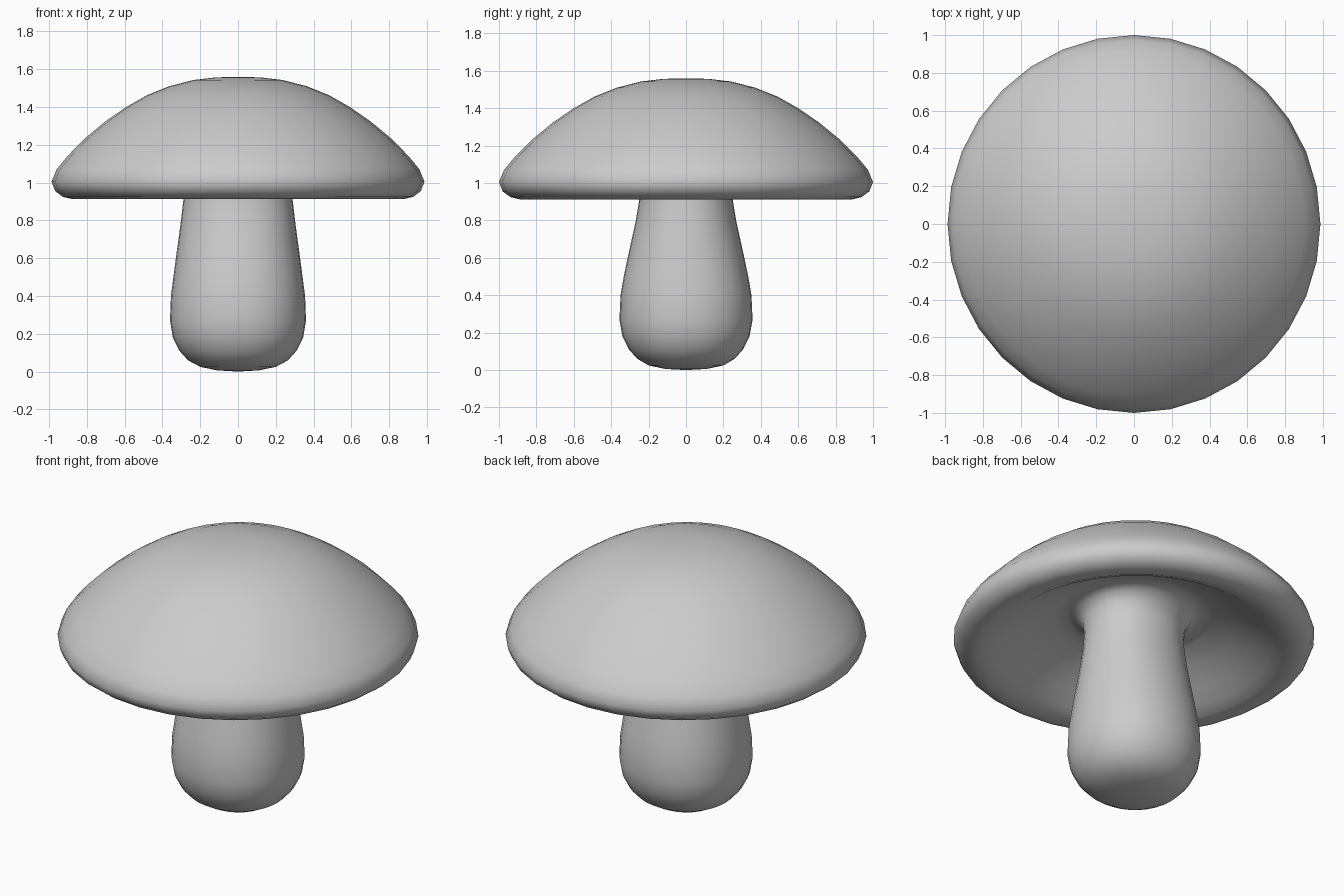
import bpy, bmesh, math

SEGMENTS = 32

# Stem rings: x radius, y radius, height (bottom to underside of the cap)
stem = [(0.11, 0.11, 0.006), (0.20, 0.20, 0.025), (0.265, 0.26, 0.06),
        (0.31, 0.305, 0.11), (0.345, 0.34, 0.18), (0.36, 0.356, 0.27),
        (0.355, 0.35, 0.40), (0.342, 0.333, 0.50), (0.329, 0.312, 0.60),
        (0.315, 0.29, 0.70), (0.302, 0.268, 0.80), (0.289, 0.25, 0.91),
        (0.283, 0.245, 1.00), (0.29, 0.255, 1.07)]

# Cap profile: radius, height (hollow underside, rolled rim, dome)
cap = [(0.32, 1.12), (0.37, 1.14), (0.44, 1.125), (0.56, 1.075),
       (0.68, 1.005), (0.77, 0.95), (0.83, 0.923), (0.89, 0.913),
       (0.94, 0.925), (0.98, 0.955), (1.0, 1.005), (0.973, 1.07),
       (0.915, 1.14), (0.82, 1.235), (0.71, 1.325), (0.60, 1.40),
       (0.49, 1.462), (0.37, 1.51), (0.24, 1.543), (0.12, 1.557)]

rings = [(rx, ry, z, 0.025) for rx, ry, z in stem]
rings += [(r * 0.987, r, z, 0.0) for r, z in cap]

# Mushroom: one continuous skin from the foot to the top of the dome
bm = bmesh.new()
loops = []
for rx, ry, z, square in rings:
    loop = []
    for i in range(SEGMENTS):
        a = 2 * math.pi * i / SEGMENTS
        k = 1 + square * math.sin(2 * a) ** 2   # slightly squared stem
        loop.append(bm.verts.new((rx * k * math.cos(a), ry * k * math.sin(a), z)))
    loops.append(loop)

for low, high in zip(loops, loops[1:]):
    for i in range(SEGMENTS):
        j = (i + 1) % SEGMENTS
        bm.faces.new((low[i], low[j], high[j], high[i]))

# Close the foot and the crown
for loop, z in ((loops[0], 0.0), (loops[-1], 1.56)):
    pole = bm.verts.new((0, 0, z))
    for i in range(SEGMENTS):
        bm.faces.new((loop[i], loop[(i + 1) % SEGMENTS], pole))

bmesh.ops.recalc_face_normals(bm, faces=bm.faces[:])
for f in bm.faces:
    f.smooth = True
mesh = bpy.data.meshes.new("mushroom")
bm.to_mesh(mesh)
bm.free()
bpy.context.collection.objects.link(bpy.data.objects.new("mushroom", mesh))
